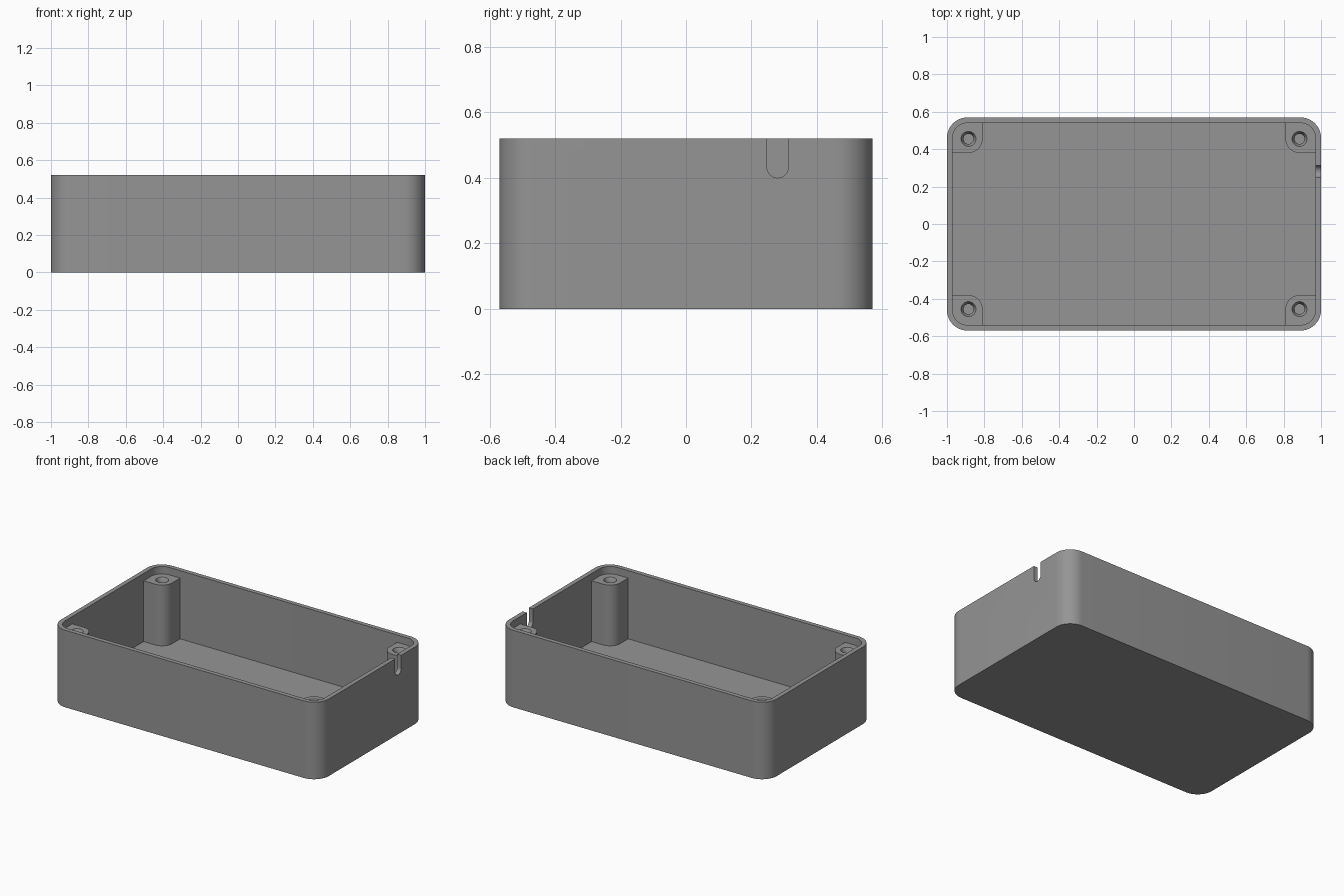
import bpy, bmesh, math

if "Cube" in bpy.data.objects:
    bpy.data.objects.remove(bpy.data.objects["Cube"])

HX, HY, H = 1.0, 0.57, 0.52      # outer half sizes and height
WALL, FLOOR, R = 0.03, 0.06, 0.11
POST_X, POST_Y, POST_TOP = 0.885, 0.455, 0.47

grey = bpy.data.materials.new("mid grey")
grey.diffuse_color = (0.30, 0.30, 0.30, 1)
grey.use_nodes = True
grey.node_tree.nodes["Principled BSDF"].inputs["Base Color"].default_value = grey.diffuse_color


def rounded_rect(x0, x1, y0, y1, radii, n=12):
    """Counter-clockwise outline; radii start at the +x +y corner."""
    pts = []
    corners = [(x1, y1, -1, -1), (x0, y1, 1, -1), (x0, y0, 1, 1), (x1, y0, -1, 1)]
    for k, (x, y, sx, sy) in enumerate(corners):
        r = radii[k]
        if r == 0:
            pts.append((x, y))
            continue
        for i in range(n + 1):
            a = math.pi / 2 * (k + i / n)
            pts.append((x + sx * r + r * math.cos(a), y + sy * r + r * math.sin(a)))
    return pts


def loft(name, rings):
    """Skin a stack of (outline, z) rings and cap both ends."""
    bm = bmesh.new()
    loops = [[bm.verts.new((x, y, z)) for x, y in pts] for pts, z in rings]
    for a, b in zip(loops, loops[1:]):
        for i in range(len(a)):
            j = (i + 1) % len(a)
            bm.faces.new((a[i], a[j], b[j], b[i]))
    bm.faces.new(loops[0][::-1])
    bm.faces.new(loops[-1])
    bmesh.ops.recalc_face_normals(bm, faces=bm.faces)
    me = bpy.data.meshes.new(name)
    bm.to_mesh(me)
    bm.free()
    me.materials.append(grey)
    ob = bpy.data.objects.new(name, me)
    bpy.context.collection.objects.link(ob)
    return ob


def circle(cx, cy, r, n=32):
    return [(cx + r * math.cos(2 * math.pi * i / n), cy + r * math.sin(2 * math.pi * i / n))
            for i in range(n)]


def cut(ob, cutter):
    bpy.ops.object.select_all(action='DESELECT')
    mod = ob.modifiers.new("cut", 'BOOLEAN')
    mod.operation, mod.solver, mod.object = 'DIFFERENCE', 'EXACT', cutter
    bpy.context.view_layer.objects.active = ob
    ob.select_set(True)
    bpy.ops.object.modifier_apply(modifier=mod.name)
    bpy.data.objects.remove(cutter)


def smooth(ob):
    bpy.ops.object.select_all(action='DESELECT')
    bpy.context.view_layer.objects.active = ob
    ob.select_set(True)
    bpy.ops.object.shade_smooth_by_angle(angle=math.radians(30))


# Open tray: up the outside, over the rim, down the inside to the floor
outer = rounded_rect(-HX, HX, -HY, HY, [R] * 4)
inner = rounded_rect(-HX + WALL, HX - WALL, -HY + WALL, HY - WALL, [R - WALL] * 4)
box = loft("enclosure_shell", [(outer, 0), (outer, H), (inner, H), (inner, FLOOR)])

# Round-bottomed cable slot in the right wall
slot_r, slot_y, slot_z = 0.0325, 0.28, 0.4325
profile = [(slot_y + slot_r * math.cos(math.pi + math.pi * i / 16),
            slot_z + slot_r * math.sin(math.pi + math.pi * i / 16)) for i in range(17)]
profile += [(slot_y + slot_r, H + 0.1), (slot_y - slot_r, H + 0.1)]
slot = loft("slot_cutter", [(profile, HX - 0.1), (profile, HX + 0.1)])
for v in slot.data.vertices:      # turn the (y, z, x) profile upright
    y, z, x = v.co
    v.co = (x, y, z)
slot.hide_render = True
cut(box, slot)
smooth(box)

# Corner screw posts with countersunk blind holes
for sx, side in ((1, "right"), (-1, "left")):
    for sy, end in ((1, "back"), (-1, "front")):
        e = 0.004                 # sink into the wall
        xs = sorted((sx * 0.81, sx * (HX - WALL + e)))
        ys = sorted((sy * 0.38, sy * (HY - WALL + e)))
        radii = [0] * 4
        order = [(1, 1), (-1, 1), (-1, -1), (1, -1)]
        radii[order.index((sx, sy))] = R - WALL + e
        radii[order.index((-sx, -sy))] = 0.075
        shape = rounded_rect(*xs, *ys, radii)
        post = loft(f"{end}_{side}_post", [(shape, FLOOR - 0.01), (shape, POST_TOP)])
        cx, cy = sx * POST_X, sy * POST_Y
        hole = loft("hole_cutter", [(circle(cx, cy, 0.027), 0.2),
                                    (circle(cx, cy, 0.027), POST_TOP - 0.025),
                                    (circle(cx, cy, 0.040), POST_TOP),
                                    (circle(cx, cy, 0.040), POST_TOP + 0.05)])
        hole.hide_render = True
        cut(post, hole)
        smooth(post)
